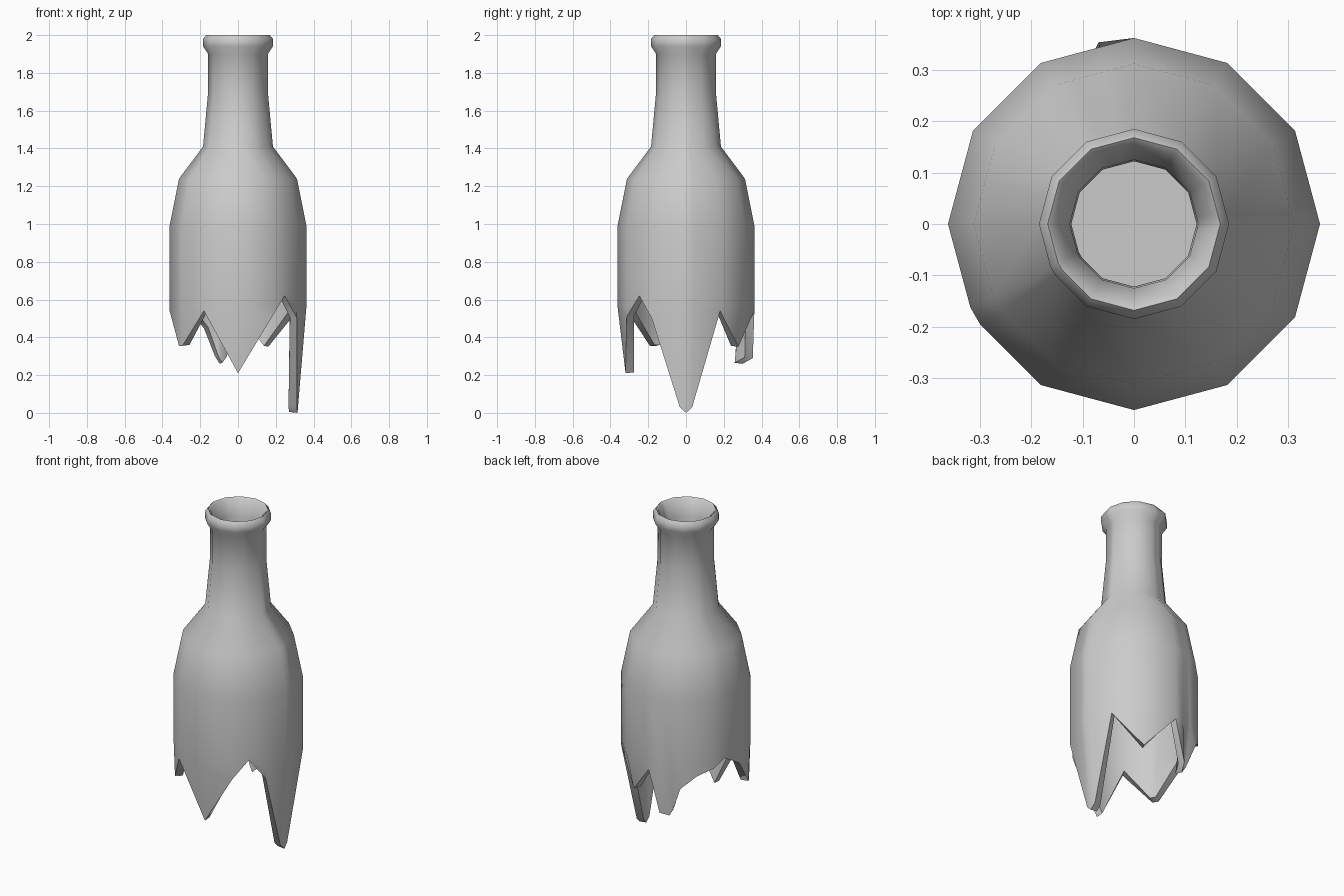
import bpy, bmesh, math

if "Cube" in bpy.data.objects:
    bpy.data.objects.remove(bpy.data.objects["Cube"])

R = 0.362       # body radius at the corners of the 12-sided section
WALL = 0.045

# Jagged broken edge: angle in degrees, height, outer radius at the edge
edge = [(0, 0.0, .315), (6, .03, .32), (30, .54, R), (60, .35, .32), (90, .54, R),
        (101, .29, .372), (108, .26, .325), (112, .30, .335), (120, .45, R),
        (135, .52, R), (150, .56, R), (163, .60, R), (180, .54, R),
        (207, .355, .355), (213, .355, .355), (240, .54, R), (270, .21, .32),
        (300, .51, R), (315, .62, R), (330, .50, R), (354, .03, .32)]

# Wall profiles from the lip downwards (radius, height)
outer = [(.168, 2.0), (.185, 1.98), (.185, 1.94), (.158, 1.90), (.158, 1.70),
         (.185, 1.41), (.312, 1.24), (R, .99)]
inner = [(.155, 1.99), (.125, 1.90), (.122, 1.70), (.145, 1.40), (.27, 1.215), (R - WALL, .98)]


def point(angle, r, z):
    """Point on a 12-sided section with corners every 30 degrees."""
    a = math.radians(angle)
    local = math.radians(angle % 30 - 15)
    r *= math.cos(math.radians(15)) / math.cos(local)
    return (r * math.cos(a), r * math.sin(a), z)


bm = bmesh.new()


def ring(f):
    return [bm.verts.new(point(a, *f(z, r))) for a, z, r in edge]


# Rings run down the outside, across the broken edge and up the inside
rings = [ring(lambda z, r, p=p: p) for p in outer]
rings.append(ring(lambda z, r: (R, max(.56, z + .03))))
rings.append(ring(lambda z, r: (r, z)))
rings.append(ring(lambda z, r: (r - WALL, z + .005)))
rings.append(ring(lambda z, r: (R - WALL, max(.56, z + .03))))
rings += [ring(lambda z, r, p=p: p) for p in reversed(inner)]

n = len(edge)
for a, b in zip(rings, rings[1:] + rings[:1]):
    for i in range(n):
        j = (i + 1) % n
        bm.faces.new((a[i], b[i], b[j], a[j]))

# Membrane closing the base of the neck
bm.faces.new(rings[-4])
bmesh.ops.recalc_face_normals(bm, faces=[f for f in bm.faces if len(f.verts) == 4])

mesh = bpy.data.meshes.new("broken_bottle")
bm.to_mesh(mesh)
bm.free()
bottle = bpy.data.objects.new("broken_bottle", mesh)
bpy.context.collection.objects.link(bottle)
bpy.context.view_layer.objects.active = bottle
bottle.select_set(True)
bpy.ops.object.shade_smooth_by_angle(angle=math.radians(50))
